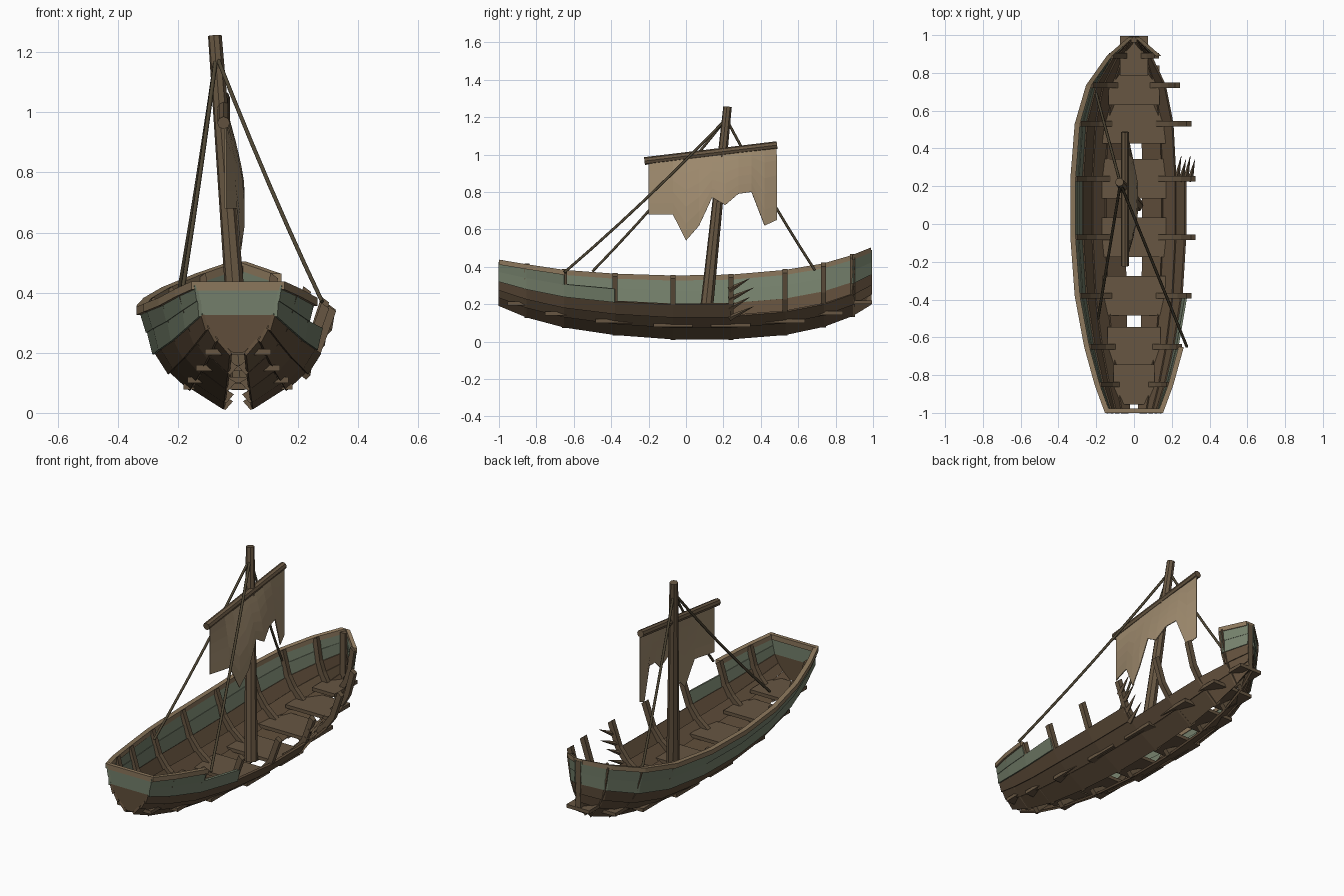
import bpy, bmesh, math
from mathutils import Vector

cube = bpy.data.objects.get("Cube")
if cube:
    bpy.data.objects.remove(cube)


def material(name, r, g, b):
    m = bpy.data.materials.new(name)
    m.use_nodes = True
    col = [(v / 255) ** 2.2 for v in (r, g, b)] + [1]
    m.diffuse_color = col
    m.node_tree.nodes["Principled BSDF"].inputs["Base Color"].default_value = col
    return m


HULL = material("hull brown", 96, 79, 61)
GREEN = material("faded green paint", 115, 126, 106)
RAIL = material("light rail wood", 138, 118, 92)
WOOD = material("weathered wood", 103, 87, 68)
ROPE = material("dark rope", 78, 70, 54)
SAIL = material("tan sailcloth", 158, 138, 110)


def finish(name, bm, mat):
    bmesh.ops.recalc_face_normals(bm, faces=bm.faces)
    me = bpy.data.meshes.new(name)
    bm.to_mesh(me)
    bm.free()
    me.materials.append(mat)
    ob = bpy.data.objects.new(name, me)
    bpy.context.collection.objects.link(ob)
    return ob


def loft(name, rings, mat):
    """Skin closed rings of equal size and cap both ends."""
    bm = bmesh.new()
    vs = [[bm.verts.new(p) for p in ring] for ring in rings]
    n = len(vs[0])
    for a, b in zip(vs, vs[1:]):
        for k in range(n):
            bm.faces.new((a[k], a[(k + 1) % n], b[(k + 1) % n], b[k]))
    bm.faces.new(vs[0])
    bm.faces.new(vs[-1])
    return finish(name, bm, mat)


def sheet(name, rows, mat, thickness):
    """Skin open rows of points and give the sheet a thickness."""
    bm = bmesh.new()
    vs = [[bm.verts.new(p) for p in row] for row in rows]
    for a, b in zip(vs, vs[1:]):
        for k in range(len(a) - 1):
            bm.faces.new((a[k], a[k + 1], b[k + 1], b[k]))
    ob = finish(name, bm, mat)
    mod = ob.modifiers.new("thickness", "SOLIDIFY")
    mod.thickness, mod.offset = thickness, 0
    return ob


def box(name, x0, x1, y0, y1, z0, z1, mat):
    rings = [[(x0, y, z0), (x1, y, z0), (x1, y, z1), (x0, y, z1)] for y in (y0, y1)]
    return loft(name, rings, mat)


def rod(name, a, b, r1, r2, sides, mat):
    a, b = Vector(a), Vector(b)
    bm = bmesh.new()
    bmesh.ops.create_cone(bm, cap_ends=True, segments=sides, radius1=r1,
                          radius2=r2, depth=(b - a).length)
    turn = (b - a).to_track_quat("Z", "Y").to_matrix().to_4x4()
    turn.translation = (a + b) / 2
    bm.transform(turn)
    return finish(name, bm, mat)


def rope(name, a, b, sag, radius):
    """Slack line hanging between two points."""
    cu = bpy.data.curves.new(name, "CURVE")
    cu.dimensions = "3D"
    cu.bevel_depth, cu.bevel_resolution = radius, 1
    cu.use_fill_caps = True
    sp = cu.splines.new("POLY")
    sp.points.add(6)
    for k, pt in enumerate(sp.points):
        t = k / 6
        p = Vector(a).lerp(Vector(b), t)
        pt.co = (p.x, p.y, p.z - sag * 4 * t * (1 - t), 1)
    cu.materials.append(ROPE)
    bpy.context.collection.objects.link(bpy.data.objects.new(name, cu))


# Hull stations from stern to bow: y, half width, keel height, rim height
STATIONS = [(-1, .14, .20, .425), (-.85, .195, .138, .40), (-.65, .25, .085, .37),
            (-.38, .30, .045, .35), (-.07, .323, .022, .34), (.24, .323, .022, .345),
            (.53, .30, .045, .37), (.735, .24, .088, .405), (.89, .13, .145, .45),
            (.99, .014, .205, .49)]
# Plank edges as fractions of width and height
EDGES = [(0, 0), (.39, .19), (.64, .36), (.82, .56), (.91, .78), (1, 1)]


def hull_point(i, j, side, out=0):
    y, half, keel, rim = STATIONS[i]
    fx, fz = EDGES[j]
    gap = half * .12
    x = gap + (half - gap) * fx + out * .8
    return (side * x, y, keel + (rim - keel) * fz - out * .6)


# Overlapping planks; the left side has lost planks amidships
LAST = len(STATIONS) - 1
BROKEN = {2: 5, 3: 3, 4: 2}
for side, label in ((-1, "right"), (1, "left")):
    for j in range(5):
        spans = [(0, LAST)]
        if side == 1 and j in BROKEN:
            spans = [(0, BROKEN[j]), (8, LAST)]
        lap = .004 if j == 4 else .009
        for first, last in spans:
            ids = range(first, last + 1)
            rows = [[hull_point(i, j, side, lap) for i in ids],
                    [hull_point(i, j + 1, side) for i in ids]]
            sheet(f"{label}_plank_{j + 1}", rows, GREEN if j > 2 else HULL, .012)

    # Gunwale
    for first, last in ([(0, LAST)] if side == -1 else [(0, 2), (8, LAST)]):
        rings = []
        for i in range(first, last + 1):
            x, y, z = hull_point(i, 5, side)
            rings.append([(x - .014, y, z - .014), (x + .014, y, z - .014),
                          (x + .014, y, z + .013), (x - .014, y, z + .013)])
        loft(f"{label}_gunwale", rings, RAIL)

    # Curved ribs, whose feet poke out below the planks
    for i in range(1, LAST):
        rings = []
        for j in range(6):
            foot = .010 if j == 0 else 0
            ox, y, oz = hull_point(i, j, side, .004)
            ix, y, iz = hull_point(i, j, side, -.028)
            rings.append([(ox, y - .014, oz - foot), (ox, y + .014, oz - foot),
                          (ix, y + .014, iz), (ix, y - .014, iz)])
        loft(f"{label}_rib_{i}", rings, WOOD)

# Transom, painted above the third plank
for name, lo, hi, mat in (("transom_lower", 0, 3, HULL), ("transom_upper", 3, 5, GREEN)):
    outline = [hull_point(0, j, 1) for j in range(lo, hi + 1)]
    outline += [hull_point(0, j, -1) for j in range(hi, lo - 1, -1)]
    loft(name, [[(x, y, z) for x, _, z in outline] for y in (-.998, -.984)], mat)
box("transom_rail", -.145, .145, -1, -.978, .408, .437, RAIL)

# Stem post closing the bow
box("stem_post", -.016, .016, .962, .992, .2, .488, WOOD)

# Floor boards, whose ends poke through the planks
for i in range(1, LAST):
    y, half, keel, rim = STATIONS[i]
    w = half * .56
    box(f"floor_board_{i}", -w, w, y - .105, y + .105, keel + .055, keel + .075, WOOD)

# Mast, yard
rod("mast", (.014, .10, .08), (-.077, .222, 1.255), .036, .023, 8, WOOD)
rod("yard", (-.048, -.222, .965), (-.048, .487, 1.05), .021, .021, 8, WOOD)

# Torn sail: bottom outline as y, z; it bellies out in the middle only
TORN = [(-.20, .68), (-.07, .68), (0, .54), (.07, .62), (.14, .77),
        (.21, .73), (.28, .79), (.35, .80), (.42, .62), (.485, .65)]
rows = []
for k in range(6):
    row = []
    for y, low in TORN:
        top = .967 + (y + .2) * .12
        drop = (top - low) * k / 5
        belly = .066 * math.sin(math.pi * (y + .2) / .685)
        row.append((-.042 + belly * math.sin(min(drop / .4, 1) * math.pi * .6), y, top - drop))
    rows.append(row)
sheet("torn_sail", rows, SAIL, .005)

# Stays
for k, end in enumerate([(-.19, -.50, .375), (.28, -.65, .37), (-.20, .69, .38)]):
    rope(f"stay_{k + 1}", (-.072, .215, 1.19), end, .02, .0075)

# Splinters at the broken plank ends
for k in range(4):
    x, z = .225 + .024 * k, .125 + .05 * k
    rod(f"splinter_{k + 1}", (x, .23, z), (x + .025, .36 - .02 * (k % 2), z + .062),
        .016, .001, 4, WOOD)
